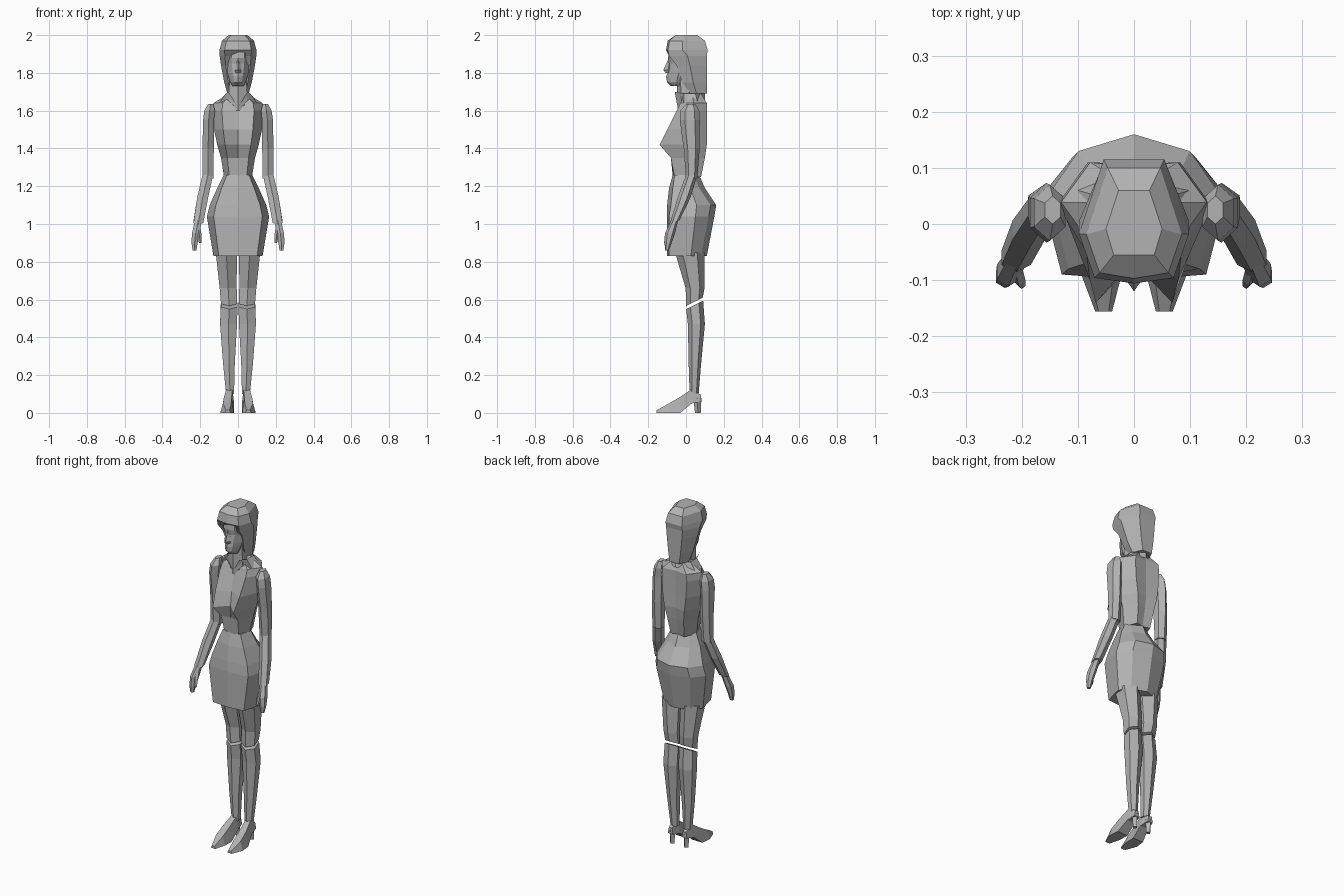
import bpy
import bmesh
import math

default_cube = bpy.data.objects.get("Cube")
if default_cube:
    bpy.data.objects.remove(default_cube)

# Single flat colour
grey = bpy.data.materials.new("plain_grey")
grey.use_nodes = True
colour = (.45, .45, .45, 1)
grey.diffuse_color = colour
grey.node_tree.nodes["Principled BSDF"].inputs["Base Color"].default_value = colour


def finish(name, bm, mirrored):
    """Turn a bmesh into a flat shaded object, optionally mirrored across x."""
    bmesh.ops.recalc_face_normals(bm, faces=bm.faces)
    mesh = bpy.data.meshes.new(name)
    bm.to_mesh(mesh)
    bm.free()
    mesh.materials.append(grey)
    part = bpy.data.objects.new(name, mesh)
    bpy.context.collection.objects.link(part)
    if mirrored:
        modifier = part.modifiers.new("mirror", "MIRROR")
        modifier.use_mirror_merge = False


def loft(name, rings, mirrored=False, closed=True):
    """Skin a stack of equal-length rings, capping the ends of closed forms."""
    bm = bmesh.new()
    loops = [[bm.verts.new(point) for point in ring] for ring in rings]
    for low, high in zip(loops, loops[1:]):
        quads = list(zip(low, low[1:] + low[:1], high[1:] + high[:1], high))
        for quad in quads if closed else quads[:-1]:
            bm.faces.new(quad)
    if closed:
        bm.faces.new(loops[0])
        bm.faces.new(loops[-1])
    finish(name, bm, mirrored)


def body(name, rows, front_share, back_share, side_share, back_inset):
    """Symmetric eight-sided form. Each row gives the height, half width,
    front, back and how far the front corners sit behind the front."""
    rings = []
    for z, width, front, back, corner_inset in rows:
        side = front + (back - front) * side_share
        right_half = [(width * front_share, front + corner_inset, z),
                      (width, side, z),
                      (width * back_share, back - back_inset, z)]
        left_half = [(-x, y, z) for x, y, z in reversed(right_half)]
        rings.append([(0, front, z)] + right_half + [(0, back, z)] + left_half)
    loft(name, rings)


def limb(name, rows, mirrored=True, sides=6, bottom_tilt=0, top_tilt=0):
    """Tapered form. Each row gives the height, centre x, centre y,
    half width and half depth. Tilts slant the end cuts front to back."""
    tilts = [bottom_tilt] + [0] * (len(rows) - 2) + [top_tilt]
    widen = 1 / math.cos(math.pi / 6)
    rings = []
    for (z, centre_x, centre_y, half_width, half_depth), tilt in zip(rows, tilts):
        ring = []
        for step in range(sides):
            angle = math.tau * step / sides
            depth = -half_depth * math.cos(angle)
            x = centre_x + half_width * widen * math.sin(angle)
            ring.append((x, centre_y + depth, z + tilt * depth))
        rings.append(ring)
    loft(name, rings, mirrored)


# Skirt, with a broad flat front panel and full back
body("skirt", [
    (.83, .13, -.1, .11, .01),
    (1.04, .165, -.1, .15, .01),
    (1.1, .15, -.1, .16, .02),
    (1.19, .11, -.09, .1, .02),
    (1.26, .075, -.07, .07, .01),
], front_share=.78, back_share=.66, side_share=.6, back_inset=.03)

# Bodice: the front corners swell forward into the bust
body("bodice", [
    (1.25, .074, -.07, .07, .01),
    (1.35, .09, -.07, .09, -.01),
    (1.42, .11, -.07, .1, -.07),
    (1.5, .127, -.06, .1, -.04),
    (1.6, .137, -.04, .1, -.01),
    (1.64, .13, -.03, .1, 0),
    (1.69, .05, 0, .07, 0),
], front_share=.62, back_share=.6, side_share=.53, back_inset=-.01)

# Neck
limb("neck", [
    (1.6, 0, 0, .05, .045),
    (1.78, 0, -.01, .045, .04),
], mirrored=False)

# Face: chin, lips, eye hollow and brow
body("face", [
    (1.73, .03, -.08, 0, .02),
    (1.75, .04, -.1, .03, .01),
    (1.78, .05, -.106, .05, .02),
    (1.8, .055, -.097, .05, .01),
    (1.85, .065, -.095, .05, .02),
    (1.88, .07, -.095, .05, .01),
    (1.94, .07, -.085, .05, 0),
], front_share=.5, back_share=.6, side_share=.4, back_inset=0)

# Nose wedge
limb("nose", [
    (1.8, 0, -.09, .012, .018),
    (1.815, 0, -.095, .015, .025),
    (1.87, 0, -.085, .006, .01),
], mirrored=False, sides=4)

# Hair: crown with fringe, then a long fall behind the face
body("hair", [
    (1.69, .056, .02, .11, 0),
    (1.75, .073, -.01, .11, -.01),
    (1.84, .09, -.04, .11, -.01),
    (1.89, .097, -.06, .11, -.03),
    (1.92, .098, -.106, .115, .01),
    (1.97, .085, -.097, .1, .01),
    (2, .05, -.055, .06, 0),
], front_share=.72, back_share=.55, side_share=.4, back_inset=0)

# Upturned open collar, one wing mirrored
loft("collar", [
    [(0, -.045, 1.62), (.1, -.01, 1.64), (.1, .06, 1.65), (0, .1, 1.66)],
    [(.05, -.06, 1.7), (.065, -.01, 1.69), (.065, .05, 1.69), (0, .1, 1.69)],
], mirrored=True, closed=False)

# Arms and hands
limb("upper_arm", [
    (1.24, .16, .03, .029, .03),
    (1.4, .158, .03, .03, .042),
    (1.55, .156, .02, .029, .053),
    (1.6, .15, .02, .028, .05),
    (1.635, .145, .025, .014, .025),
])
limb("forearm", [
    (1.01, .21, -.06, .026, .026),
    (1.14, .187, -.01, .029, .034),
    (1.26, .16, .03, .028, .03),
], bottom_tilt=.4)
limb("hand", [
    (.86, .23, -.1, .01, .01),
    (.9, .23, -.095, .016, .019),
    (.95, .224, -.085, .02, .027),
    (1.02, .21, -.06, .018, .018),
])
limb("thumb", [
    (.9, .2, -.11, .006, .006),
    (.945, .205, -.1, .01, .01),
    (.98, .21, -.08, .01, .01),
], sides=4)

# Legs, cut on a slant at the knee
limb("thigh", [
    (.588, .047, .045, .043, .044),
    (.66, .052, .048, .045, .05),
    (.85, .062, .02, .056, .078),
], bottom_tilt=.5)
limb("calf", [
    (.1, .042, .043, .021, .024),
    (.26, .048, .047, .031, .033),
    (.47, .05, .055, .045, .045),
    (.572, .047, .046, .044, .045),
], top_tilt=.5)

# Shoes: each section gives y, sole height, top height, centre x, half width
sections = []
for y, sole, top, middle, half in [
    (.08, .06, .095, .046, .017),
    (.03, .05, .125, .046, .026),
    (-.03, 0, .085, .054, .034),
    (-.09, 0, .05, .058, .036),
    (-.156, 0, .014, .054, .015),
]:
    upper = half * .6
    sections.append([(middle - half, y, sole), (middle + half, y, sole),
                     (middle + upper, y, top), (middle - upper, y, top)])
loft("shoe", sections, mirrored=True)
limb("shoe_heel", [
    (0, .046, .063, .012, .015),
    (.08, .046, .06, .016, .022),
], sides=4)
